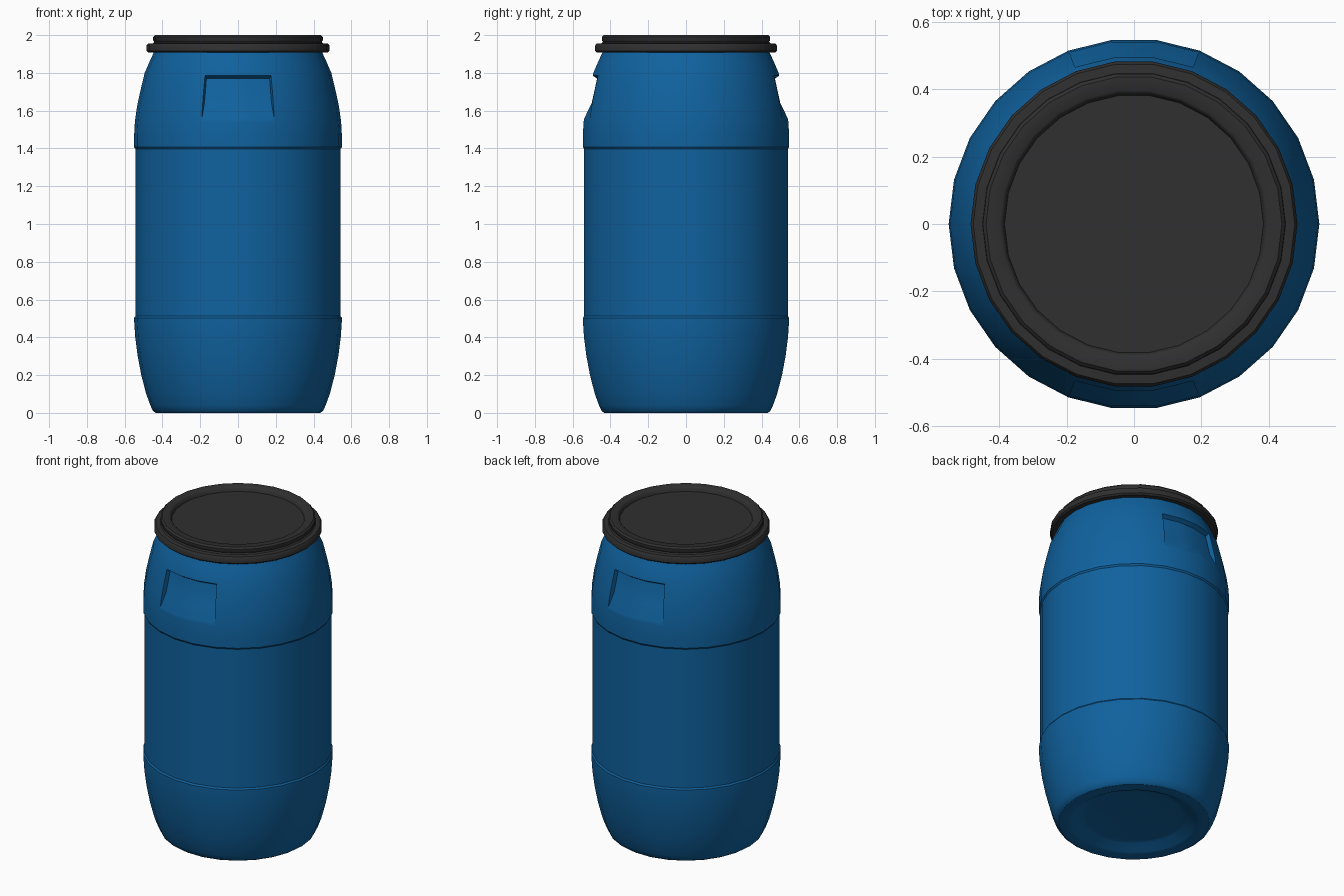
import bpy, bmesh, math

if "Cube" in bpy.data.objects:
    bpy.data.objects.remove(bpy.data.objects["Cube"])

SIDES = 26
STEP = 2 * math.pi / SIDES


def material(name, color):
    m = bpy.data.materials.new(name)
    m.diffuse_color = (*color, 1)
    m.use_nodes = True
    m.node_tree.nodes["Principled BSDF"].inputs["Base Color"].default_value = m.diffuse_color
    return m


def finish(name, bm, mat):
    bmesh.ops.recalc_face_normals(bm, faces=bm.faces)
    me = bpy.data.meshes.new(name)
    bm.to_mesh(me)
    bm.free()
    ob = bpy.data.objects.new(name, me)
    bpy.context.collection.objects.link(ob)
    me.materials.append(mat)
    return ob


def lathe(name, profile, mat):
    """Revolve (radius, z) points; both ends are capped."""
    bm = bmesh.new()
    rings = [[bm.verts.new((r * math.cos(i * STEP), r * math.sin(i * STEP), z))
              for i in range(SIDES)] for r, z in profile]
    for a, b in zip(rings, rings[1:]):
        for i in range(SIDES):
            j = (i + 1) % SIDES
            bm.faces.new((a[i], a[j], b[j], b[i]))
    bm.faces.new(rings[0])
    bm.faces.new(rings[-1])
    return finish(name, bm, mat)


def grip_cutter(name, facing, mat):
    """Wedge-shaped sector three facets wide with a sloping floor."""
    section = [(0.474, 1.77), (0.503, 1.64), (0.552, 1.54), (0.70, 1.54), (0.70, 1.90)]
    section[-1] = (0.70, 1.915)
    bm = bmesh.new()
    cols = []
    for k in (-1.49, -0.5, 0.5, 1.49):
        a = facing + k * STEP
        cols.append([bm.verts.new((r * math.cos(a), r * math.sin(a), z)) for r, z in section])
    n = len(section)
    for a, b in zip(cols, cols[1:]):
        for i in range(n):
            j = (i + 1) % n
            bm.faces.new((a[i], a[j], b[j], b[i]))
    bm.faces.new(cols[0])
    bm.faces.new(cols[-1])
    ob = finish(name, bm, mat)
    ob.hide_render = True
    return ob


def smooth(ob, degrees):
    bpy.ops.object.select_all(action='DESELECT')
    ob.select_set(True)
    bpy.context.view_layer.objects.active = ob
    bpy.ops.object.shade_smooth_by_angle(angle=math.radians(degrees))


blue = material("blue plastic", (0.005, 0.122, 0.345))
black = material("black plastic", (0.029, 0.029, 0.029))

# Barrel body with hollowed base, slightly narrower middle band and rounded shoulder
body = lathe("barrel_body", [
    (0.28, 0.04), (0.31, 0.035), (0.36, 0.005), (0.38, 0.0), (0.435, 0.0), (0.45, 0.01),
    (0.464, 0.04), (0.486, 0.10), (0.512, 0.20), (0.531, 0.30), (0.544, 0.40),
    (0.55, 0.49), (0.55, 0.503), (0.543, 0.513),
    (0.543, 1.397), (0.55, 1.407), (0.55, 1.47), (0.546, 1.54), (0.535, 1.62),
    (0.518, 1.70), (0.494, 1.80), (0.468, 1.86), (0.445, 1.91)], blue)

# Hand grips cut into front and back
for side, facing in (("front", -math.pi / 2), ("back", math.pi / 2)):
    cutter = grip_cutter(side + "_grip_cutter", facing, blue)
    mod = body.modifiers.new(side + "_grip", 'BOOLEAN')
    mod.operation = 'DIFFERENCE'
    mod.solver = 'EXACT'
    mod.object = cutter
    bpy.context.view_layer.objects.active = body
    bpy.ops.object.modifier_apply(modifier=mod.name)
    bpy.data.objects.remove(cutter, do_unlink=True)
smooth(body, 32)

# Lid with clamp ring, raised rim and recessed top
lid = lathe("lid", [
    (0.44, 1.908), (0.475, 1.908), (0.485, 1.917), (0.485, 1.945), (0.477, 1.955),
    (0.45, 1.957), (0.443, 1.964), (0.449, 1.972), (0.449, 1.99), (0.439, 2.0),
    (0.398, 2.0), (0.389, 1.993), (0.384, 1.972)], black)
smooth(lid, 40)
